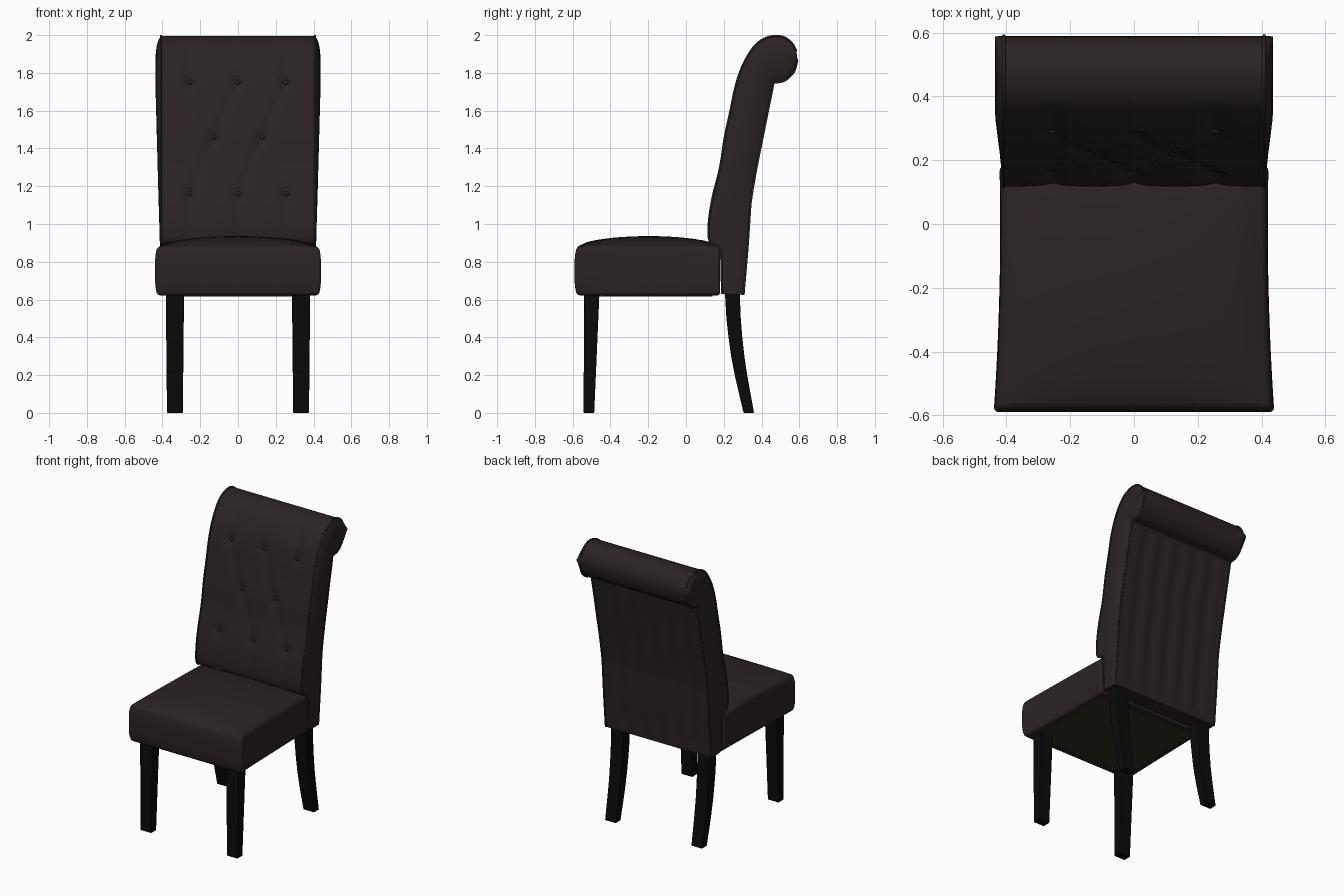
import bpy, bmesh, math
from mathutils import Vector

if "Cube" in bpy.data.objects:
    bpy.data.objects.remove(bpy.data.objects["Cube"])


def material(name, col):
    m = bpy.data.materials.new(name)
    m.diffuse_color = (*col, 1)
    m.use_nodes = True
    m.node_tree.nodes["Principled BSDF"].inputs["Base Color"].default_value = m.diffuse_color
    return m


LEATHER = material("dark brown leather", (0.024, 0.016, 0.0165))
WOOD = material("black wood", (0.003, 0.003, 0.003))
CLOTH = material("olive underside cloth", (0.034, 0.027, 0.014))


def add_object(name, bm, mat, bevel=0, angle=40):
    bmesh.ops.recalc_face_normals(bm, faces=bm.faces)
    me = bpy.data.meshes.new(name)
    bm.to_mesh(me)
    bm.free()
    ob = bpy.data.objects.new(name, me)
    bpy.context.collection.objects.link(ob)
    me.materials.append(mat)
    bpy.ops.object.select_all(action='DESELECT')
    ob.select_set(True)
    bpy.context.view_layer.objects.active = ob
    bpy.ops.object.shade_smooth_by_angle(angle=math.radians(angle))
    if bevel:
        b = ob.modifiers.new("soft edges", 'BEVEL')
        b.width, b.segments, b.limit_method = bevel, 3, 'ANGLE'
        b.angle_limit = math.radians(40)
    return ob


def loft(name, rings, mat, bevel=0, angle=40):
    bm = bmesh.new()
    rows = [[bm.verts.new(p) for p in r] for r in rings]
    n = len(rows[0])
    for a, b in zip(rows, rows[1:]):
        for i in range(n):
            j = (i + 1) % n
            bm.faces.new((a[i], a[j], b[j], b[i]))
    bm.faces.new(rows[0])
    bm.faces.new(rows[-1])
    return add_object(name, bm, mat, bevel, angle)


# Backrest side profile: paired front and back points (y, z), bottom to roll tip
FRONT = [(.19, .63), (.187, .8), (.178, .875), (.132, .9), (.118, .95), (.125, 1.05),
         (.145, 1.16), (.18, 1.3), (.205, 1.46), (.235, 1.6), (.265, 1.74), (.305, 1.85),
         (.365, 1.945), (.43, 1.988), (.50, 1.995), (.555, 1.965), (.585, 1.915)]
BACK = [(.305, .625), (.32, .8), (.325, .86), (.328, .9), (.332, .96), (.338, 1.05),
        (.345, 1.13), (.37, 1.28), (.40, 1.43), (.43, 1.58), (.455, 1.7), (.465, 1.745),
        (.49, 1.75), (.52, 1.758), (.55, 1.78), (.576, 1.815), (.59, 1.87)]


def smooth_path(pts, k=5):
    p = [Vector(q) for q in pts]
    p = [2 * p[0] - p[1]] + p + [2 * p[-1] - p[-2]]
    out = []
    for a, b, c, d in zip(p, p[1:], p[2:], p[3:]):
        for i in range(k):
            t = i / k
            out.append(.5 * (2 * b + (c - a) * t + (2 * a - 5 * b + 4 * c - d) * t * t
                             + (3 * b - a - 3 * c + d) * t ** 3))
    return out + [p[-2]]


# Diamond tufting: buttons and the creases that join them
BUTTONS = [(x, z) for z in (1.16, 1.75) for x in (-.255, 0, .255)] + [(-.128, 1.46), (.128, 1.46)]
CREASES = [((a, za), (b, 1.46)) for za in (1.16, 1.75) for a in (-.255, 0, .255)
           for b in (-.128, .128) if abs(a - b) < .2]
CREASES += [((x, .9), (x, 1.16)) for x in (-.255, 0, .255)]
CREASES += [((x, 1.75), (x, 1.9)) for x in (-.255, .255)]


def tuft(x, z):
    p, d = Vector((x, z)), 9
    for a, b in CREASES:
        a, b = Vector(a), Vector(b)
        t = max(0, min(1, (p - a).dot(b - a) / (b - a).length_squared))
        d = min(d, (p - a - (b - a) * t).length)
    r = min((p - Vector(q)).length for q in BUTTONS)
    return .013 * math.exp(-d / .025) + .018 * math.exp(-(r / .035) ** 2)


front, back = smooth_path(FRONT), smooth_path(BACK)
N, HW = 56, .408
rings = []
for f, b in zip(front, back):
    to_back = (b - f).normalized()
    bulge = .006 + .022 * max(0, min(1, (f.y - .9) / .8))
    ring = []
    for i in range(N + 1):                       # tufted front
        x = HW * (2 * i / N - 1)
        d = tuft(x, f.y) if .9 < f.y < 1.96 and f.x < .4 else 0
        q = f + to_back * d * min(1, (HW - abs(x)) / .05)
        ring.append((x, q.x, q.y))
    for i in range(1, 8):                        # puffed right side
        q = f.lerp(b, i / 8)
        ring.append((HW + bulge * math.sin(math.pi * i / 8) ** .6, q.x, q.y))
    for i in range(N + 1):                       # back with soft vertical folds
        x = HW * (1 - 2 * i / N)
        fold = .006 * math.cos(x / HW * 3 * math.pi) ** 2 if .7 < b.y < 1.73 and b.x < .462 else 0
        q = b - to_back * fold * min(1, (HW - abs(x)) / .06)
        ring.append((x, q.x, q.y))
    for i in range(1, 8):                        # puffed left side
        q = b.lerp(f, i / 8)
        ring.append((-HW - bulge * math.sin(math.pi * i / 8) ** .6, q.x, q.y))
    rings.append(ring)
loft("backrest", rings, LEATHER, angle=50)

# Piping along the four long edges of the backrest
for label, path in (("front", front), ("rear", back)):
    for side, sx in (("left", -1), ("right", 1)):
        tube = []
        for i, p in enumerate(path):
            t = (path[min(i + 1, len(path) - 1)] - path[max(i - 1, 0)]).normalized()
            nrm = Vector((-t.y, t.x))
            tube.append([(sx * HW + .006 * math.cos(a * math.pi / 3),
                          p.x + nrm.x * .006 * math.sin(a * math.pi / 3),
                          p.y + nrm.y * .006 * math.sin(a * math.pi / 3)) for a in range(6)])
        loft(f"{label}_piping_{side}", tube, LEATHER, angle=70)

# Tufting buttons
for n, (x, z) in enumerate(BUTTONS):
    y = min(front, key=lambda q: abs(q.y - z)).x + .026
    bm = bmesh.new()
    bmesh.ops.create_uvsphere(bm, u_segments=12, v_segments=8, radius=.014)
    for v in bm.verts:
        v.co = Vector((v.co.x + x, v.co.y * .6 + y, v.co.z + z))
    add_object(f"button_{n + 1}", bm, LEATHER, angle=60)

# Seat cushion: tapered box with bulging sides and a crowned top
bm = bmesh.new()
bmesh.ops.create_cube(bm, size=2)
bmesh.ops.subdivide_edges(bm, edges=bm.edges[:], cuts=15, use_grid_fill=True)
for v in bm.verts:
    u, w, t = v.co
    puff = 1 - t ** 4
    half = .426 - .018 * (w + 1) / 2 + .014 * puff * (.35 + .65 * w * w)
    y = -.1975 + .3775 * w - (.015 * puff if w < 0 else 0) * abs(w)
    z = .622 + .258 * (t + 1) / 2
    if t > .99:
        z += .056 * ((1 - u * u) * (1 - w * w)) ** .6
    v.co = Vector((u * half, y, z))
add_object("seat", bm, LEATHER, bevel=.014)

# Cloth panel under the seat
bm = bmesh.new()
bmesh.ops.create_cube(bm, size=1)
for v in bm.verts:
    v.co = Vector((v.co.x * .76, v.co.y * .67 - .195, v.co.z * .008 + .6205))
add_object("underside_panel", bm, CLOTH)

# Legs: stations of (z, y front, y back, half width)
FRONT_LEG = [(0, -.542, -.486, .042), (.64, -.54, -.458, .048)]
REAR_LEG = [(0, .305, .36, .042), (.1, .281, .342, .043), (.2, .258, .324, .044),
            (.3, .239, .309, .045), (.4, .225, .298, .046), (.5, .214, .29, .047),
            (.64, .206, .284, .048)]
for label, stations in (("front_leg", FRONT_LEG), ("rear_leg", REAR_LEG)):
    for side, cx in (("left", -.334), ("right", .334)):
        loft(f"{label}_{side}",
             [[(cx - h, a, z), (cx + h, a, z), (cx + h, b, z), (cx - h, b, z)]
              for z, a, b, h in stations], WOOD, bevel=.004)
